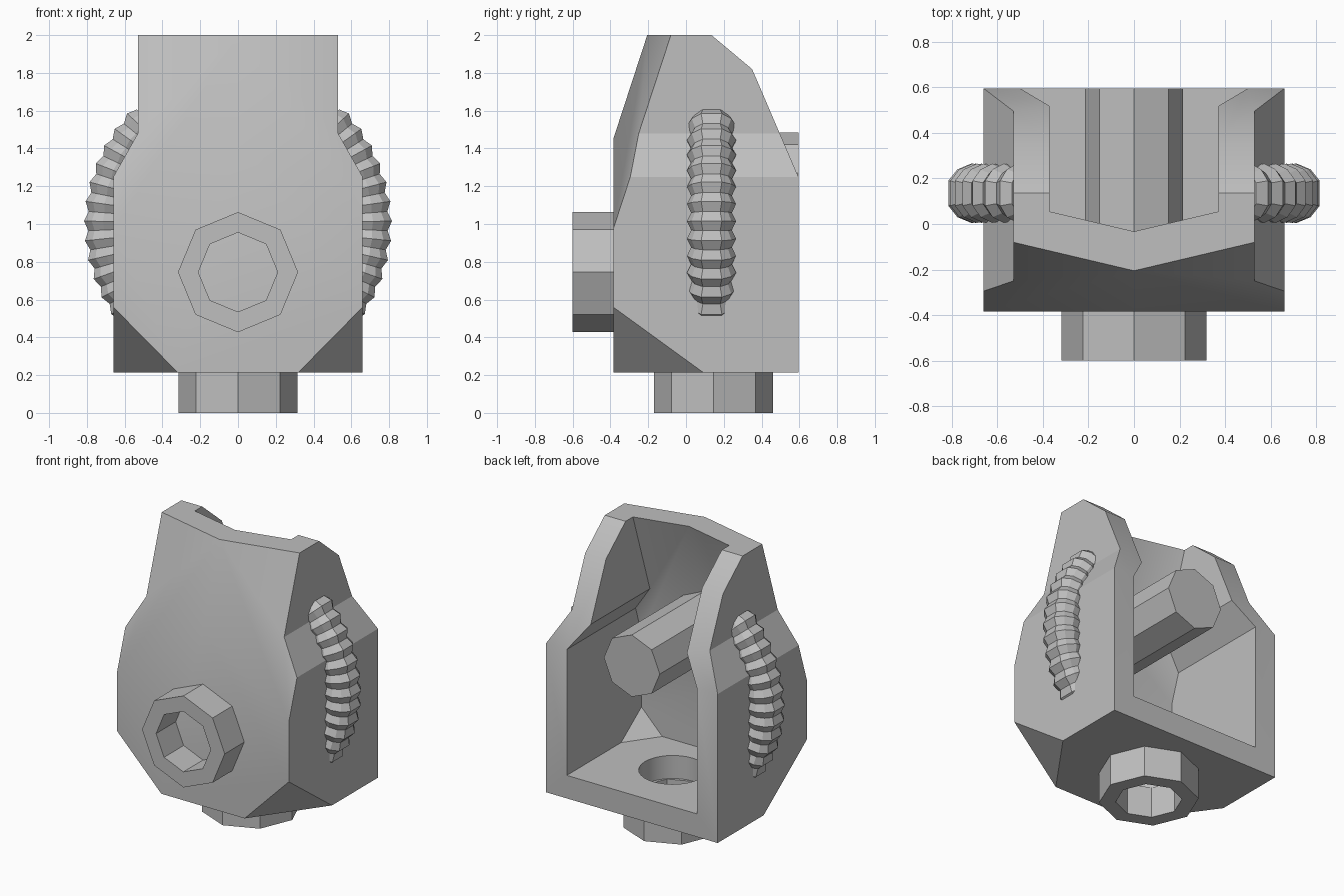
import bpy, bmesh, math
from math import sin, cos, pi, radians
from mathutils import Vector, Matrix

old = bpy.data.objects.get("Cube")
if old:
    bpy.data.objects.remove(old, do_unlink=True)

GREY = (0.52, 0.52, 0.52, 1)
grey = bpy.data.materials.new("plain_grey")
grey.use_nodes = True
grey.diffuse_color = GREY
for node in grey.node_tree.nodes:
    if node.type == 'BSDF_PRINCIPLED':
        node.inputs["Base Color"].default_value = GREY


def finish(bm, name):
    bmesh.ops.recalc_face_normals(bm, faces=bm.faces)
    mesh = bpy.data.meshes.new(name)
    bm.to_mesh(mesh)
    bm.free()
    mesh.materials.append(grey)
    ob = bpy.data.objects.new(name, mesh)
    bpy.context.collection.objects.link(ob)
    return ob


def cut(bm, point, normal, inset):
    # slice away everything on the normal side and close the opening
    n = Vector(normal).normalized()
    res = bmesh.ops.bisect_plane(
        bm, geom=bm.verts[:] + bm.edges[:] + bm.faces[:], dist=1e-5,
        plane_co=Vector(point) - n * inset, plane_no=n, clear_outer=True)
    edges = [e for e in res["geom_cut"] if isinstance(e, bmesh.types.BMEdge)]
    edges = [e for e in edges if e.is_boundary]
    if edges:
        bmesh.ops.edgeloop_fill(bm, edges=edges)


def housing(name, wide, narrow, bend, back, top, inset):
    # shouldered outline, extruded from front to back, then chamfered
    bottom, front = 0.215 + inset, -0.385 + inset
    half = [(wide, bottom), (wide, 1.25), (narrow, bend), (narrow, top)]
    outline = half + [(-x, z) for x, z in reversed(half)]
    bm = bmesh.new()
    face = bm.faces.new([bm.verts.new((x, front, z)) for x, z in outline])
    res = bmesh.ops.extrude_face_region(bm, geom=[face])
    verts = [v for v in res["geom"] if isinstance(v, bmesh.types.BMVert)]
    bmesh.ops.translate(bm, verts=verts, vec=(0, back - front, 0))
    for s in (1, -1):
        # sloped upper front and lower front corner
        cut(bm, (0, -0.385, 1.45), (0.236 * s, -1, 0.327), inset)
        cut(bm, (0.66 * s, -0.385, 0.56),
            (s / 0.34, -1 / 0.475, -1 / 0.345), inset)
    if not inset:
        # sloped rear edges of the side walls
        cut(bm, (0, 0.135, 2), (0, 0.18, 0.215), 0)
        cut(bm, (0, 0.35, 1.82), (0, 0.57, 0.245), 0)
    return finish(bm, name)


def prism(name, sides, radius, length, matrix):
    bm = bmesh.new()
    bmesh.ops.create_cone(bm, cap_ends=True, segments=sides, radius1=radius,
                          radius2=radius, depth=length)
    # put a corner on the local x axis, base at the origin
    bmesh.ops.translate(bm, verts=bm.verts, vec=(0, 0, length / 2))
    bmesh.ops.transform(bm, matrix=matrix, verts=bm.verts)
    return finish(bm, name)


def collar(name, outer, inner, length, matrix):
    bm = bmesh.new()
    section = [(outer, 0), (outer, length), (inner, length), (inner, 0)]
    loops = [[bm.verts.new((r * cos(k * pi / 4), r * sin(k * pi / 4), z))
              for k in range(8)] for r, z in section]
    for i in range(4):
        a, b = loops[i], loops[(i + 1) % 4]
        for k in range(8):
            m = (k + 1) % 8
            bm.faces.new((a[k], a[m], b[m], b[k]))
    bmesh.ops.transform(bm, matrix=matrix, verts=bm.verts)
    return finish(bm, name)


def side_grip(name, side):
    # ribbed rim bulging out of the side wall
    bm = bmesh.new()
    section = [(-0.03, -0.12), (0.03, -0.13), (0.09, -0.105), (0.13, -0.055),
               (0.13, 0.055), (0.09, 0.105), (0.03, 0.13), (-0.03, 0.12)]
    steps = 24
    rings = []
    for i in range(steps + 1):
        a = radians(-37 + 83 * i / steps)
        size = 1.0 if i % 2 else 0.83
        ring = []
        for out, y in section:
            r = 0.735 + (out * size if out > 0 else out)
            ring.append(bm.verts.new((side * (-0.05 + r * cos(a)),
                                      0.135 + y * size,
                                      1.0 + r * sin(a))))
        rings.append(ring)
    n = len(section)
    for a, b in zip(rings, rings[1:]):
        for k in range(n):
            m = (k + 1) % n
            bm.faces.new((a[k], a[m], b[m], b[k]))
    bm.faces.new(rings[0])
    bm.faces.new(rings[-1])
    return finish(bm, name)


def subtract(ob, cutter):
    mod = ob.modifiers.new("opening", 'BOOLEAN')
    mod.operation = 'DIFFERENCE'
    mod.solver = 'EXACT'
    mod.object = cutter
    bpy.context.view_layer.objects.active = ob
    bpy.ops.object.modifier_apply(modifier=mod.name)
    bpy.data.objects.remove(cutter, do_unlink=True)


# hollow housing, open at the back and top, with a round hole in the floor
shell = housing("housing", 0.66, 0.53, 1.48, 0.595, 2.0, 0)
subtract(shell, housing("cavity_cutter", 0.50, 0.37, 1.43, 1.0, 2.4, 0.16))
subtract(shell, prism("floor_hole_cutter", 32, 0.215, 0.5,
                      Matrix.Translation((0, 0.145, 0.1))))
bpy.ops.object.select_all(action='DESELECT')
shell.select_set(True)
bpy.context.view_layer.objects.active = shell
bpy.ops.object.shade_smooth_by_angle(angle=radians(28))

# eight-sided collars on the front and underneath
forward = Matrix.Rotation(pi / 2, 4, 'X')
collar("front_collar", 0.318, 0.21, 0.215,
       Matrix.Translation((0, -0.385, 0.745)) @ forward)
collar("bottom_collar", 0.315, 0.21, 0.215,
       Matrix.Translation((0, 0.145, 0)))

# eight-sided shaft inside, running from the front wall to the back
prism("inner_shaft", 8, 0.215, 0.87,
      Matrix.Translation((0, 0.595, 1.27)) @ forward)

# ribbed grips on both sides
side_grip("left_grip", 1)
side_grip("right_grip", -1)
